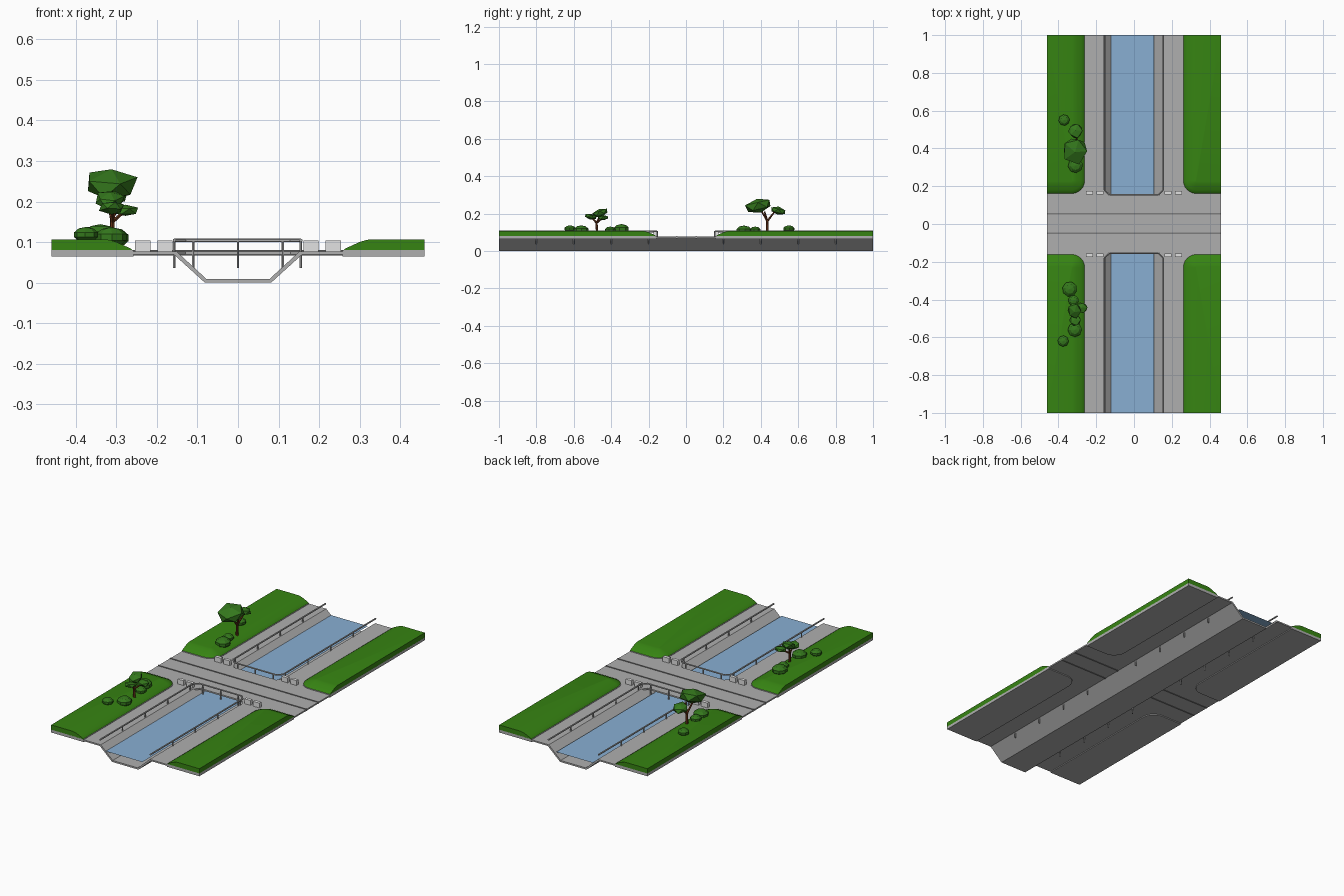
import bpy, bmesh, math, random
from mathutils import Vector, Matrix

if "Cube" in bpy.data.objects:
    bpy.data.objects.remove(bpy.data.objects["Cube"])

random.seed(4)

def material(name, rgb):
    m = bpy.data.materials.new(name)
    m.diffuse_color = (*rgb, 1)
    m.use_nodes = True
    m.node_tree.nodes["Principled BSDF"].inputs["Base Color"].default_value = m.diffuse_color
    return m

CONCRETE = material("concrete_grey", (0.43, 0.43, 0.43))
SEAM = material("dark_grey", (0.2, 0.2, 0.2))
LIGHT = material("light_grey", (0.76, 0.76, 0.76))
GRASS = material("grass_green", (0.037, 0.23, 0.006))
LEAF = material("leaf_green", (0.035, 0.19, 0.012))
BARK = material("bark_brown", (0.14, 0.035, 0.01))
WATER = material("water_blue", (0.25, 0.43, 0.65))

def finish(name, bm, mat):
    bmesh.ops.recalc_face_normals(bm, faces=bm.faces)
    me = bpy.data.meshes.new(name)
    bm.to_mesh(me)
    bm.free()
    me.materials.append(mat)
    ob = bpy.data.objects.new(name, me)
    bpy.context.collection.objects.link(ob)
    return ob

def loft(bm, rings):
    """Closed solid through rings of equal point count."""
    vs = [[bm.verts.new(p) for p in r] for r in rings]
    n = len(vs[0])
    for a, b in zip(vs, vs[1:]):
        for i in range(n):
            j = (i + 1) % n
            bm.faces.new((a[i], a[j], b[j], b[i]))
    bm.faces.new(vs[0])
    bm.faces.new(vs[-1])

def box(bm, x0, x1, y0, y1, z0, z1):
    loft(bm, [[(x0, y0, z), (x1, y0, z), (x1, y1, z), (x0, y1, z)] for z in (z0, z1)])

def rod(bm, a, b, r0, r1=None, sides=6):
    a, b = Vector(a), Vector(b)
    d = b - a
    mat = Matrix.Translation((a + b) / 2) @ d.to_track_quat('Z', 'Y').to_matrix().to_4x4()
    bmesh.ops.create_cone(bm, cap_ends=True, segments=sides, radius1=r0,
                          radius2=r0 if r1 is None else r1, depth=d.length, matrix=mat)

# Paving and canal channel: one thin folded section, full length
top = [(-.46, .077), (-.152, .077), (-.078, .009), (.078, .009), (.152, .077), (.46, .077)]
under = [(-.46, .069), (-.158, .069), (-.082, 0), (.082, 0), (.158, .069), (.46, .069)]
bm = bmesh.new()
section = top + under[::-1]
ends = [[bm.verts.new((x, y, z)) for x, z in section] for y in (-1, 1)]
n = len(section)
for i in range(n):
    j = (i + 1) % n
    bm.faces.new((ends[0][i], ends[0][j], ends[1][j], ends[1][i]))
for e in ends:
    for i in range(5):
        bm.faces.new((e[i], e[i + 1], e[n - 2 - i], e[n - 1 - i]))
finish("paving_and_canal", bm, CONCRETE)

# Water sheet
bm = bmesh.new()
bm.faces.new([bm.verts.new((x, y, .049)) for x, y in
              ((-.122, -1), (.106, -1), (.106, 1), (-.122, 1))])
finish("water", bm, WATER)

# Bridge deck with flared corners
quad = [(.152, .18), (.13, .152)]
outline = (quad + [(-x, y) for x, y in quad[::-1]]
           + [(-x, -y) for x, y in quad] + [(x, -y) for x, y in quad[::-1]])
bm = bmesh.new()
loft(bm, [[(x, y, z) for x, y in outline] for z in (.069, .077)])
finish("bridge_deck", bm, CONCRETE)

# Two thin strips along the road
bm = bmesh.new()
for y in (-.05, .055):
    box(bm, -.46, .46, y - .004, y + .004, .067, .08)
finish("road_strips", bm, SEAM)

def verge(d, z, sx, sy):
    """Rounded-corner outline of one grass verge, inset by d on the inner sides."""
    pts = [(.46, .16 + d), (.46, 1), (.26 + d, 1)]
    r = .07 - d
    for k in range(7):
        a = math.pi + k * math.pi / 12
        pts.append((.33 + r * math.cos(a), .23 + r * math.sin(a)))
    return [(sx * x, sy * y, z) for x, y in pts]

# Four verges: kerb slab, grass mound
for sx, side in ((-1, "left"), (1, "right")):
    for sy, end in ((-1, "front"), (1, "back")):
        bm = bmesh.new()
        loft(bm, [verge(-.002, z, sx, sy) for z in (.064, .08)])
        finish(f"kerb_slab_{end}_{side}", bm, CONCRETE)
        bm = bmesh.new()
        profile = [(0, .078), (.003, .083), (.02, .091), (.04, .1), (.055, .1045), (.066, .1065)]
        loft(bm, [verge(d, z, sx, sy) for d, z in profile])
        ob = finish(f"grass_{end}_{side}", bm, GRASS)
        ob.data.shade_smooth()
        ob.data.set_sharp_from_angle(angle=math.radians(35))

# Railings: handrail path and posts, one for each side of the bridge
for sy, end in ((-1, "front"), (1, "back")):
    bm = bmesh.new()
    path = [(-.157, 1), (-.157, .18), (-.13, .154), (.13, .154), (.155, .18), (.155, 1)]
    for a, b in zip(path, path[1:]):
        rod(bm, (a[0], sy * a[1], .104), (b[0], sy * b[1], .104), .0045)
    posts = [(x, .154) for x in (-.11, 0, .11)]
    posts += [(x, y) for x in (-.157, .155) for y in (.2, .4, .6, .8)]
    for x, y in posts:
        rod(bm, (x, sy * y, .036), (x, sy * y, .104), .0035)
    finish(f"railing_{end}", bm, CONCRETE)

# Road-end barrier blocks
bm = bmesh.new()
for sx in (-1, 1):
    for sy in (-1, 1):
        for x in (.18, .235):
            box(bm, sx * x - .019, sx * x + .019, sy * .165 - .009, sy * .165 + .009, .077, .104)
finish("barrier_blocks", bm, LIGHT)

def leaf_mass(name, c, r, tilt=0):
    """Flat-faced, slightly irregular crown."""
    bm = bmesh.new()
    bmesh.ops.create_icosphere(bm, subdivisions=1, radius=1)
    for v in bm.verts:
        v.co *= random.uniform(.95, 1.2)
    bmesh.ops.dissolve_limit(bm, angle_limit=math.radians(20), verts=bm.verts, edges=bm.edges)
    bmesh.ops.transform(bm, verts=bm.verts, matrix=Matrix.Translation(c)
                        @ Matrix.Rotation(tilt, 4, 'X') @ Matrix.Diagonal((*r, 1)))
    finish(name, bm, LEAF)

def bush(name, x, y, z, r):
    bm = bmesh.new()
    bmesh.ops.create_uvsphere(bm, u_segments=8, v_segments=5, radius=1,
        matrix=Matrix.Translation((x, y, z)) @ Matrix.Rotation(x * 40, 4, 'Z')
        @ Matrix.Diagonal((r, r, r * .62, 1)))
    finish(name, bm, LEAF)

def trunk(name, base, fork, tips, r):
    bm = bmesh.new()
    rod(bm, base, fork, r, r * .75)
    for t in tips:
        rod(bm, fork, t, r * .75, r * .5)
    finish(name, bm, BARK)

# Back tree
trunk("back_tree_trunk", (-.31, .435, .09), (-.31, .435, .16),
      [(-.325, .4, .22), (-.295, .475, .212), (-.29, .42, .21)], .008)
leaf_mass("back_tree_crown", (-.312, .39, .242), (.066, .072, .038), .25)
leaf_mass("back_tree_small_crown", (-.31, .492, .215), (.037, .04, .02), -.2)

# Front tree
trunk("front_tree_trunk", (-.31, -.475, .09), (-.31, -.478, .15),
      [(-.318, -.455, .2), (-.31, -.505, .18), (-.28, -.445, .175)], .007)
leaf_mass("front_tree_crown", (-.315, -.46, .204), (.036, .042, .02), .3)
leaf_mass("front_tree_crown_low", (-.312, -.508, .185), (.03, .032, .015), -.2)
leaf_mass("front_tree_crown_side", (-.278, -.442, .178), (.032, .028, .014), .1)

# Bushes
for i, b in enumerate([(-.34, -.345, .118, .042), (-.32, -.405, .112, .03),
                       (-.313, -.56, .112, .04), (-.375, -.62, .118, .031),
                       (-.31, .31, .11, .042), (-.32, .37, .112, .03),
                       (-.37, .55, .118, .031)]):
    bush(f"bush_{i + 1}", *b)
